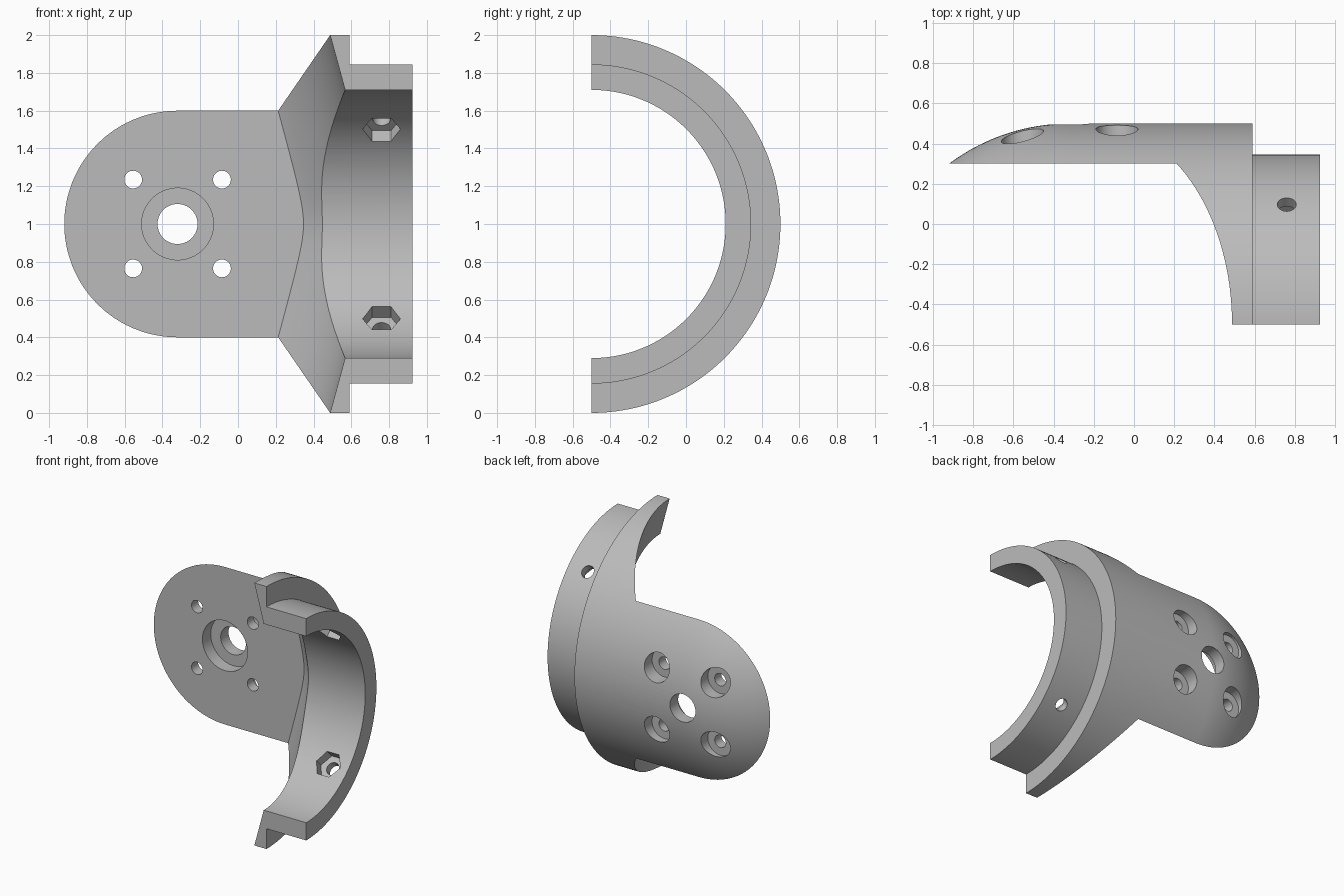
import bpy, bmesh
from math import sin, cos, pi, sqrt, radians
from mathutils import Matrix, Vector

cube = bpy.data.objects.get("Cube")
if cube:
    bpy.data.objects.remove(cube)

AXIS_Y, AXIS_Z = -0.5, 1.0      # ring axis runs along x
PLATE_Y = 0.3                   # flat face of the mounting plate
HUB_X = -0.32                   # centre of the rounded plate end

grey = bpy.data.materials.new("plain grey")
grey.use_nodes = True
grey.diffuse_color = (0.5, 0.5, 0.5, 1)
grey.node_tree.nodes["Principled BSDF"].inputs["Base Color"].default_value = (0.5, 0.5, 0.5, 1)


def make_object(name, bm):
    bmesh.ops.recalc_face_normals(bm, faces=bm.faces)
    mesh = bpy.data.meshes.new(name)
    bm.to_mesh(mesh)
    bm.free()
    mesh.materials.append(grey)
    ob = bpy.data.objects.new(name, mesh)
    bpy.context.collection.objects.link(ob)
    return ob


def half_revolve(name, profile, steps):
    """Solid half turn of a closed (x, radius) profile about the ring axis."""
    bm = bmesh.new()
    rings = []
    for i in range(steps + 1):
        a = pi * i / steps
        rings.append([bm.verts.new((x, AXIS_Y + r * sin(a), AXIS_Z + r * cos(a)))
                      for x, r in profile])
    n = len(profile)
    for a, b in zip(rings, rings[1:]):
        for j in range(n):
            k = (j + 1) % n
            if profile[j][1] or profile[k][1]:
                bm.faces.new((a[j], a[k], b[k], b[j]))
    bm.faces.new(rings[0])
    bm.faces.new(rings[-1])
    bmesh.ops.remove_doubles(bm, verts=bm.verts, dist=1e-5)
    return make_object(name, bm)


def rod(name, start, end, radius, sides=48):
    """Straight prism between two points, with a corner pointing along x."""
    start, end = Vector(start), Vector(end)
    z = (end - start).normalized()
    x = Vector((1, 0, 0))
    turn = Matrix((x, z.cross(x), z)).transposed().to_4x4()
    bm = bmesh.new()
    bmesh.ops.create_cone(bm, cap_ends=True, segments=sides, radius1=radius, radius2=radius,
                          depth=(end - start).length,
                          matrix=Matrix.Translation((start + end) / 2) @ turn)
    # align a corner with x
    first = min((v.co - start).cross(z).cross(z).angle(x) for v in bm.verts)
    if first > 0.01:
        bmesh.ops.rotate(bm, verts=bm.verts, cent=start, matrix=Matrix.Rotation(pi / sides, 3, z))
    return make_object(name, bm)


def throat_cutter():
    """Space in front of the plate, bounded by the swept curve into the ring."""
    bm = bmesh.new()
    bmesh.ops.create_grid(bm, x_segments=40, y_segments=56, size=1)
    for v in bm.verts:
        u, w = 0.3 + 0.5 * v.co.x, 1.1 * v.co.y
        x = -0.194 + 0.96 * sqrt(1 - u * u) - 0.276 * sqrt(w * w + 0.0161)
        v.co = (x, AXIS_Y + u, AXIS_Z + w)
    out = bmesh.ops.extrude_face_region(bm, geom=bm.faces[:])
    for g in out["geom"]:
        if isinstance(g, bmesh.types.BMVert):
            g.co.x = -2
    return make_object("throat_cutter", bm)


# Half ring with a stepped collar and a domed end
dome = [(HUB_X - cos(pi / 2 * i / 40), sin(pi / 2 * i / 40)) for i in range(41)]
dome[0] = (HUB_X - 1, 0)
profile = dome + [(0.59, 1), (0.59, 0.845), (0.925, 0.845), (0.925, 0.71), (-0.1, 0.71), (-0.1, 0)]
bracket = half_revolve("motor_bracket", profile, 96)

cutters = [throat_cutter()]

# Central hole with a front recess
cutters.append(rod("shaft_hole", (HUB_X, 0.1, 1), (HUB_X, 0.7, 1), 0.106, 64))
cutters.append(rod("shaft_recess", (HUB_X, 0.1, 1), (HUB_X, 0.4, 1), 0.19, 64))

# Four screw holes, recessed from the back
for sx in (-1, 1):
    for sz in (-1, 1):
        x, z = HUB_X + sx * 0.235, 1 + sz * 0.235
        cutters.append(rod("screw_hole", (x, 0.1, z), (x, 0.7, z), 0.047))
        cutters.append(rod("screw_recess", (x, 0.38, z), (x, 0.7, z), 0.105))

# Radial bolt holes with hexagonal nut pockets inside the collar
for s in (-1, 1):
    def radial(r):
        return (0.76, AXIS_Y + r * sin(pi / 4), AXIS_Z + s * r * cos(pi / 4))
    cutters.append(rod("bolt_hole", radial(0.5), radial(1.1), 0.047))
    cutters.append(rod("nut_pocket", radial(0.5), radial(0.785), 0.1, 6))

bpy.context.view_layer.objects.active = bracket
for c in cutters:
    c.hide_render = True
    mod = bracket.modifiers.new("cut", "BOOLEAN")
    mod.operation = "DIFFERENCE"
    mod.solver = "EXACT"
    mod.object = c
    bpy.ops.object.modifier_apply(modifier=mod.name)
    bpy.data.objects.remove(c)

bpy.ops.object.select_all(action="DESELECT")
bracket.select_set(True)
bpy.ops.object.shade_smooth_by_angle(angle=radians(25))
